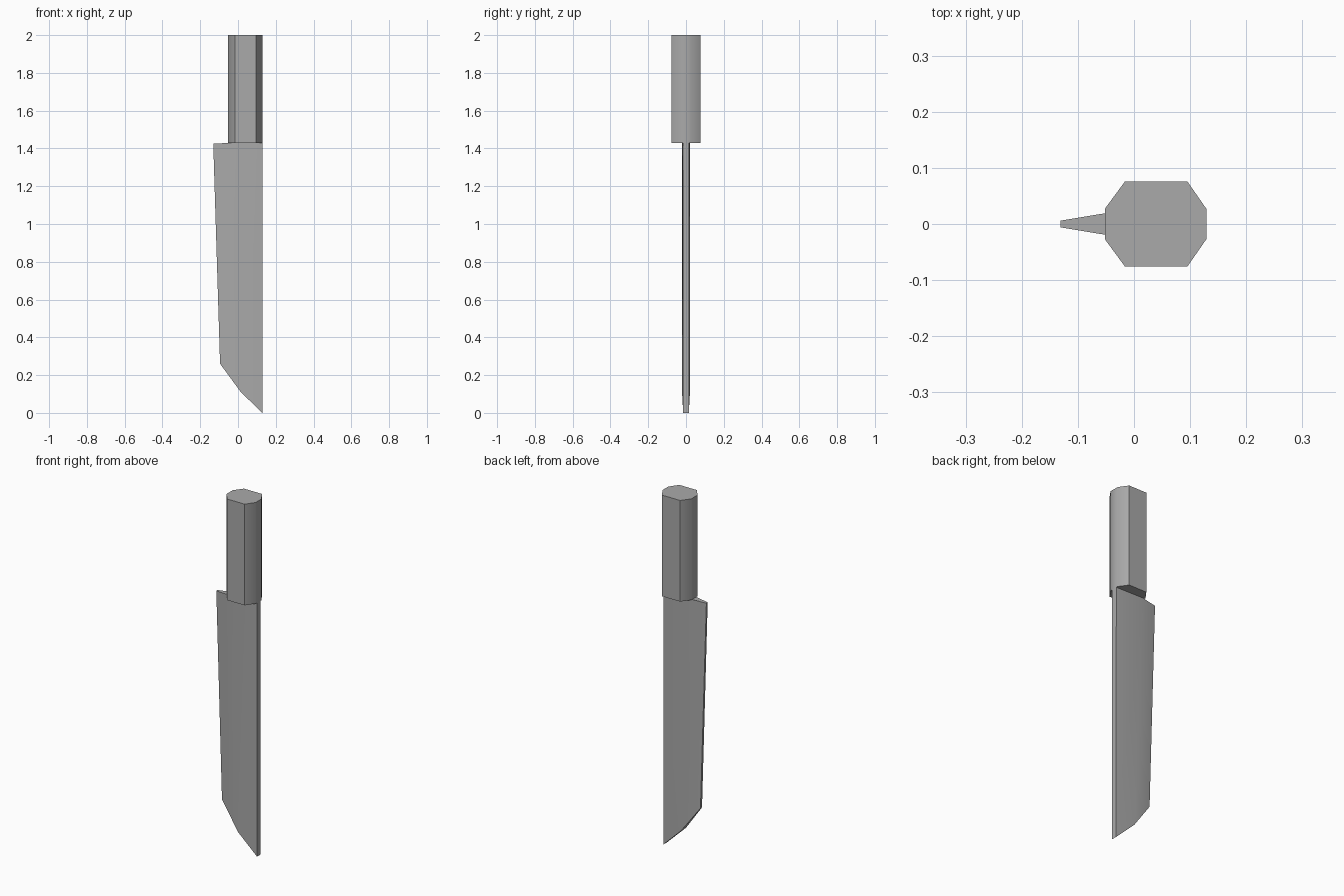
import bpy
import math

cube = bpy.data.objects.get("Cube")
if cube:
    bpy.data.objects.remove(cube, do_unlink=True)

# One grey for the whole knife
grey = bpy.data.materials.new("mid_grey")
grey.use_nodes = True
colour = (0.4, 0.4, 0.4, 1)
grey.diffuse_color = colour
grey.node_tree.nodes["Principled BSDF"].inputs["Base Color"].default_value = colour


def loft(name, lower, upper):
    """Closed solid between two rings of matching points."""
    n = len(lower)
    sides = [(i, (i + 1) % n, n + (i + 1) % n, n + i) for i in range(n)]
    caps = [tuple(reversed(range(n))), tuple(range(n, 2 * n))]
    mesh = bpy.data.meshes.new(name)
    mesh.from_pydata(lower + upper, [], sides + caps)
    mesh.materials.append(grey)
    obj = bpy.data.objects.new(name, mesh)
    bpy.context.collection.objects.link(obj)
    bpy.ops.object.select_all(action="DESELECT")
    obj.select_set(True)
    bpy.context.view_layer.objects.active = obj
    bpy.ops.object.shade_smooth_by_angle(angle=math.radians(45))
    return obj


def ring(half_section):
    """Mirror (x, half thickness, z) points across y = 0, anticlockwise."""
    front = [(x, -y, z) for x, y, z in half_section]
    back = [(x, y, z) for x, y, z in reversed(half_section)]
    return front + back


# Blade: cutting edge, ridge and spine, with a slanted tip
tip = [(-0.095, 0.007, 0.26), (0.015, 0.021, 0.11), (0.129, 0.015, 0)]
heel = [(-0.131, 0.006, 1.425), (-0.04, 0.021, 1.43), (0.129, 0.017, 1.43)]
loft("blade", ring(tip), ring(heel))

# Handle: stretched octagon
octagon = [(-0.052, 0.027), (-0.016, 0.076), (0.095, 0.076), (0.129, 0.027)]
loft("handle",
     ring([(x, y, 1.43) for x, y in octagon]),
     ring([(x, y, 2) for x, y in octagon]))
